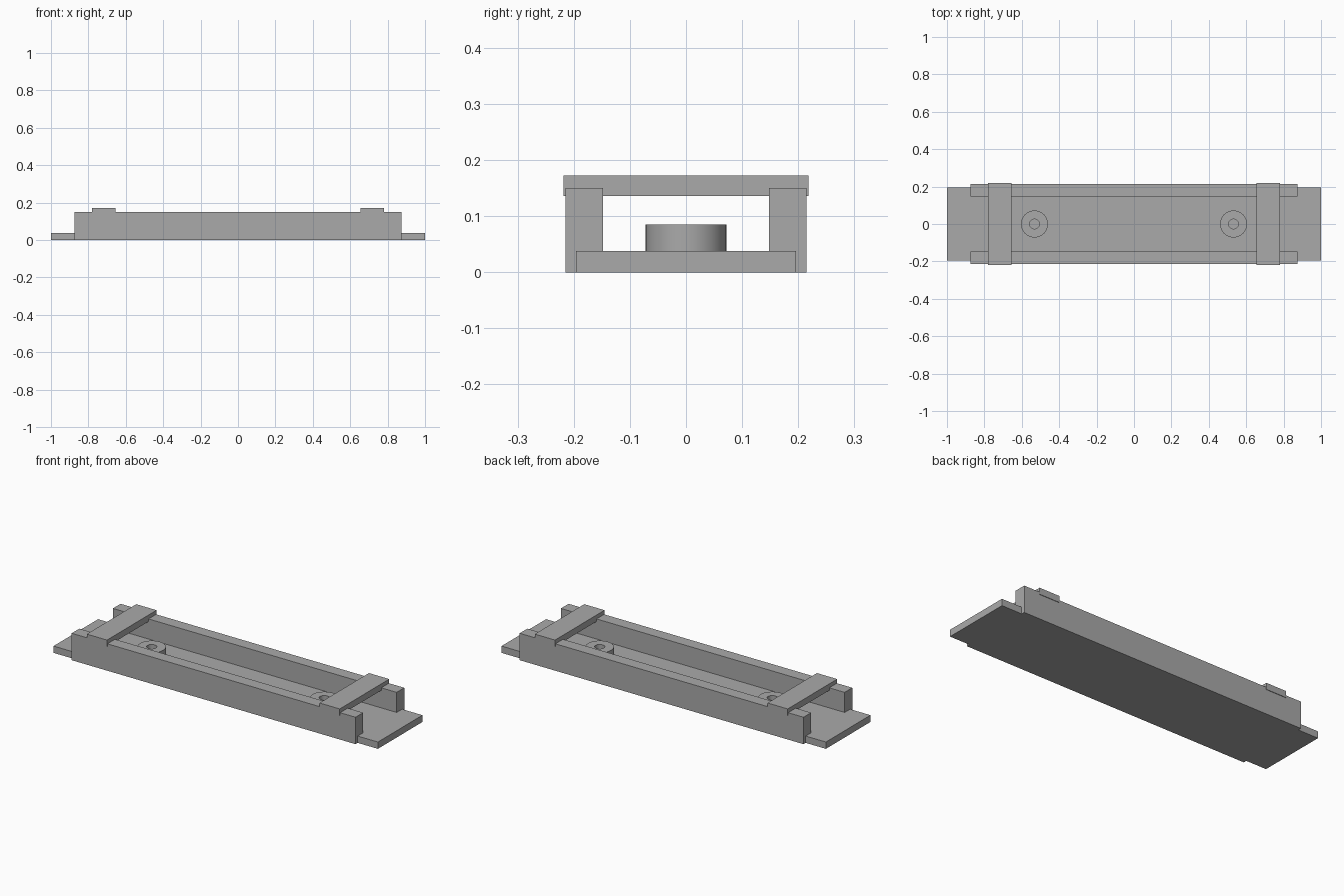
import bpy, bmesh, math
from mathutils import Matrix, Vector

cube = bpy.data.objects.get("Cube")
if cube:
    bpy.data.objects.remove(cube, do_unlink=True)

grey = bpy.data.materials.new("plain_grey")
grey.use_nodes = True
colour = (0.4, 0.4, 0.4, 1)
grey.diffuse_color = colour
grey.node_tree.nodes["Principled BSDF"].inputs["Base Color"].default_value = colour


def finish(name, bm):
    bmesh.ops.recalc_face_normals(bm, faces=bm.faces)
    mesh = bpy.data.meshes.new(name)
    bm.to_mesh(mesh)
    bm.free()
    mesh.materials.append(grey)
    obj = bpy.data.objects.new(name, mesh)
    bpy.context.collection.objects.link(obj)
    return obj


def box(name, low, high):
    low, high = Vector(low), Vector(high)
    bm = bmesh.new()
    place = Matrix.Translation((low + high) / 2) @ Matrix.Diagonal((*(high - low), 1))
    bmesh.ops.create_cube(bm, size=1, matrix=place)
    return finish(name, bm)


def boss(name, x, base, top, outer, inner):
    # Lathed ring with a blind screw hole
    bm = bmesh.new()
    profile = [(0, base), (inner, base), (inner, top), (outer, top), (outer, base - 0.01)]
    verts = [bm.verts.new((x + r, 0, z)) for r, z in profile]
    edges = [bm.edges.new(pair) for pair in zip(verts, verts[1:])]
    bmesh.ops.spin(bm, geom=verts + edges, cent=(x, 0, 0), axis=(0, 0, 1),
                   angle=math.tau, steps=48)
    bmesh.ops.remove_doubles(bm, verts=bm.verts, dist=0.0001)
    obj = finish(name, bm)
    # Open underside: keep the top faces pointing up
    top_face = max(obj.data.polygons, key=lambda p: p.center.z)
    if top_face.normal.z < 0:
        obj.data.flip_normals()
    bpy.ops.object.select_all(action="DESELECT")
    obj.select_set(True)
    bpy.context.view_layer.objects.active = obj
    bpy.ops.object.shade_smooth_by_angle(angle=math.radians(30))


# Base plate
box("base_plate", (-1, -0.196, 0), (1, 0.196, 0.038))

# Long side rails
for name, side in (("front_rail", -1), ("back_rail", 1)):
    y0, y1 = sorted((side * 0.148, side * 0.215))
    box(name, (-0.875, y0, 0), (0.875, y1, 0.15))

# Cross bars and screw bosses at each end
for name, side in (("right", -1), ("left", 1)):
    x0, x1 = sorted((side * 0.655, side * 0.78))
    box(name + "_cross_bar", (x0, -0.218, 0.136), (x1, 0.218, 0.172))
    boss(name + "_screw_boss", side * 0.532, 0.038, 0.085, 0.072, 0.026)
